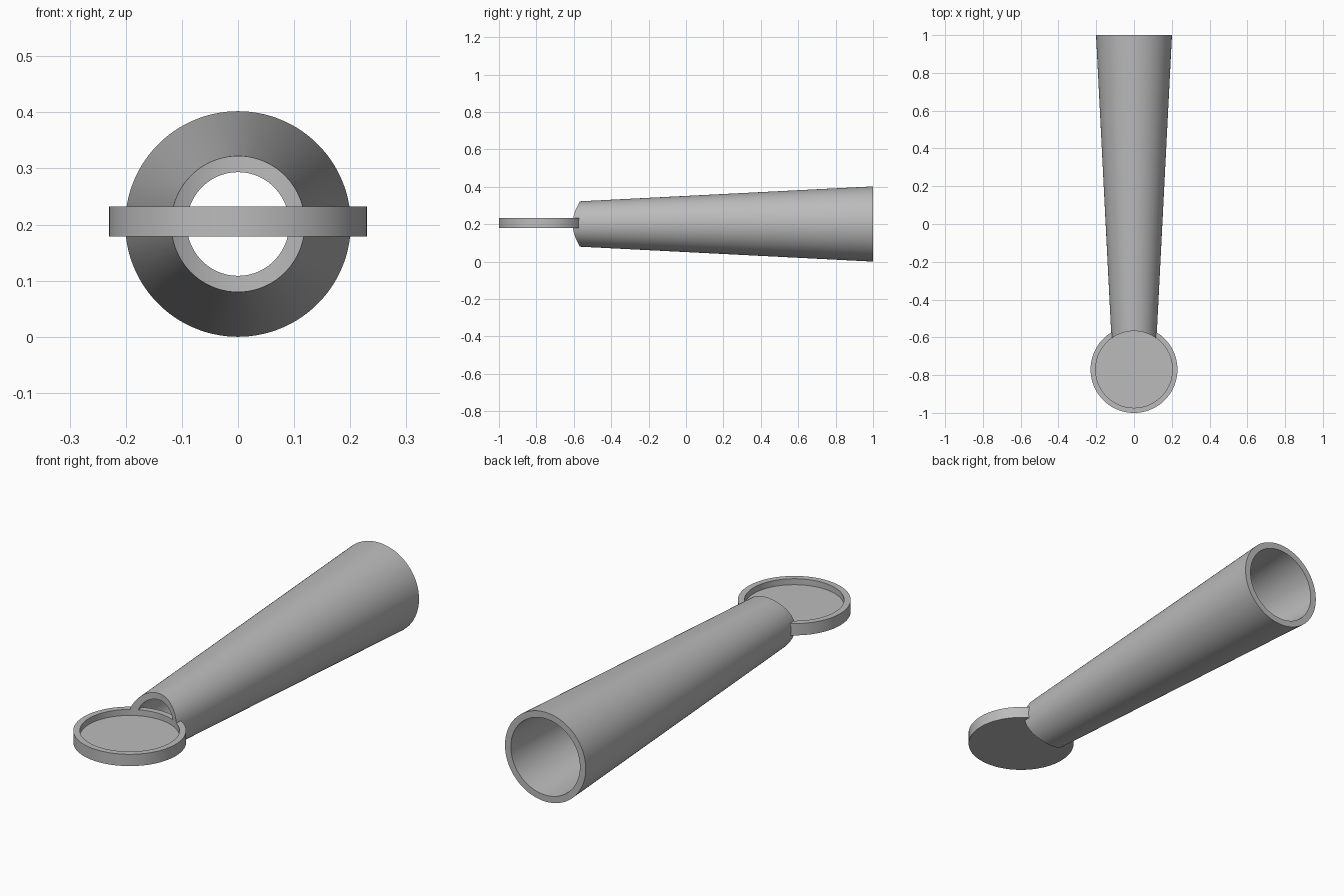
import bpy, bmesh, math
from mathutils import Matrix

if "Cube" in bpy.data.objects:
    bpy.data.objects.remove(bpy.data.objects["Cube"], do_unlink=True)

SEGMENTS = 128
AXIS_Z = 0.201        # height of the tube axis
DISH_Y = -0.77        # centre of the dish
DISH_R = 0.23
RIM_R = 0.203         # inner radius of the rim

grey = bpy.data.materials.new("plain grey")
grey.use_nodes = True
grey.diffuse_color = (0.5, 0.5, 0.5, 1)
grey.node_tree.nodes["Principled BSDF"].inputs["Base Color"].default_value = (0.5, 0.5, 0.5, 1)


def lathe(name, profile, matrix, closed):
    """Spin (radius, height) points around z, then place with matrix."""
    bm = bmesh.new()
    verts = [bm.verts.new((r, 0, h)) for r, h in profile]
    pairs = list(zip(verts, verts[1:]))
    if closed:
        pairs.append((verts[-1], verts[0]))
    edges = [bm.edges.new(p) for p in pairs]
    bmesh.ops.spin(bm, geom=verts + edges, axis=(0, 0, 1), cent=(0, 0, 0),
                   angle=math.tau, steps=SEGMENTS)
    bmesh.ops.remove_doubles(bm, verts=bm.verts, dist=1e-5)
    bmesh.ops.recalc_face_normals(bm, faces=bm.faces)
    bm.transform(matrix)
    mesh = bpy.data.meshes.new(name)
    bm.to_mesh(mesh)
    bm.free()
    mesh.materials.append(grey)
    obj = bpy.data.objects.new(name, mesh)
    bpy.context.collection.objects.link(obj)
    return obj


def select(obj):
    bpy.ops.object.select_all(action="DESELECT")
    obj.select_set(True)
    bpy.context.view_layer.objects.active = obj


# Tapered hollow tube along y
tube = lathe("tapered_tube",
             [(0.111, DISH_Y), (0.201, 1), (0.172, 1), (0.082, DISH_Y)],
             Matrix.Translation((0, 0, AXIS_Z)) @ Matrix.Rotation(-math.pi / 2, 4, "X"),
             True)

# Cope the tube's narrow end to the inside of the rim
dish_place = Matrix.Translation((0, DISH_Y, 0))
cutter = lathe("cope_cutter", [(0, -0.2), (RIM_R, -0.2), (RIM_R, 0.6), (0, 0.6)],
               dish_place, False)
cutter.hide_render = True
cope = tube.modifiers.new("cope", "BOOLEAN")
cope.operation = "DIFFERENCE"
cope.solver = "EXACT"
cope.object = cutter
select(tube)
bpy.ops.object.modifier_apply(modifier=cope.name)
bpy.data.objects.remove(cutter, do_unlink=True)

# Shallow dish: flat floor with a raised rim
dish = lathe("dish",
             [(0, 0.179), (DISH_R, 0.179), (DISH_R, 0.232), (RIM_R, 0.232),
              (RIM_R, 0.205), (0, 0.205)],
             dish_place, False)

for part in (tube, dish):
    select(part)
    bpy.ops.object.shade_smooth_by_angle(angle=math.radians(30))
